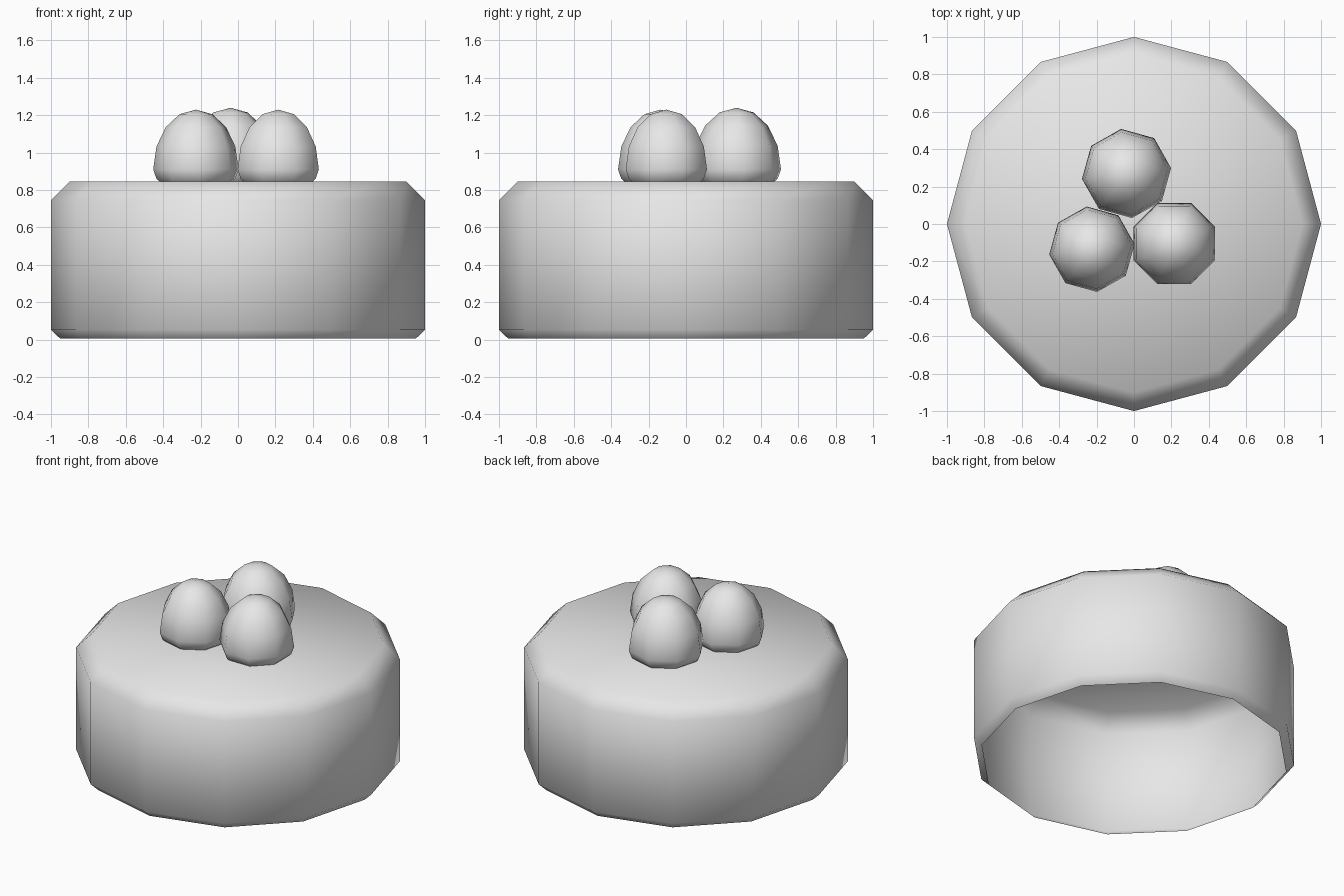
import bpy
import bmesh
from math import sin, cos, pi, radians

if "Cube" in bpy.data.objects:
    bpy.data.objects.remove(bpy.data.objects["Cube"], do_unlink=True)

# Single material
grey = bpy.data.materials.new("plain grey")
grey.use_nodes = True
colour = (0.8, 0.8, 0.8, 1.0)
grey.diffuse_color = colour
grey.node_tree.nodes["Principled BSDF"].inputs["Base Color"].default_value = colour


def lathe(name, profile, sides, centre=(0, 0), turn=0.0, close_bottom=False):
    """Spin (radius, height) points, listed bottom to top, into a smooth solid."""
    bm = bmesh.new()
    rings = []
    for radius, z in profile:
        if radius == 0:
            rings.append([bm.verts.new((0, 0, z))])
            continue
        angles = [turn + 2 * pi * i / sides for i in range(sides)]
        rings.append([bm.verts.new((radius * cos(a), radius * sin(a), z)) for a in angles])
    for low, high in zip(rings, rings[1:]):
        for i in range(sides):
            j = (i + 1) % sides
            if len(high) == 1:
                bm.faces.new((low[i], low[j], high[0]))
            elif len(low) == 1:
                bm.faces.new((low[0], high[j], high[i]))
            else:
                bm.faces.new((low[i], low[j], high[j], high[i]))
    if len(rings[-1]) > 1:
        bm.faces.new(rings[-1])
    for face in bm.faces:
        face.smooth = True
    mesh = bpy.data.meshes.new(name)
    bm.to_mesh(mesh)
    bm.free()
    mesh.materials.append(grey)
    obj = bpy.data.objects.new(name, mesh)
    obj.location = (centre[0], centre[1], 0)
    bpy.context.collection.objects.link(obj)
    return obj


# Twelve-sided body with chamfered rims, open underneath
lathe("body", [(0.95, 0.005), (1.0, 0.053), (1.0, 0.745), (0.9, 0.845)], 12)


# Egg shape: tall upper half, shallow lower half sunk into the body
def egg(name, centre, radius, top, turn):
    widest = 0.91
    profile = []
    for step in range(-4, 5):
        a = step * pi / 8
        height = (top - widest) if step > 0 else 0.13
        r = 0 if abs(step) == 4 else radius * cos(a)
        profile.append((r, widest + height * sin(a)))
    lathe(name, profile, 8, centre, radians(turn))


egg("back_egg", (-0.04, 0.27), 0.24, 1.24, 7)
egg("right_egg", (-0.225, -0.135), 0.23, 1.23, 7)
egg("left_egg", (0.215, -0.105), 0.235, 1.23, 22.5)
